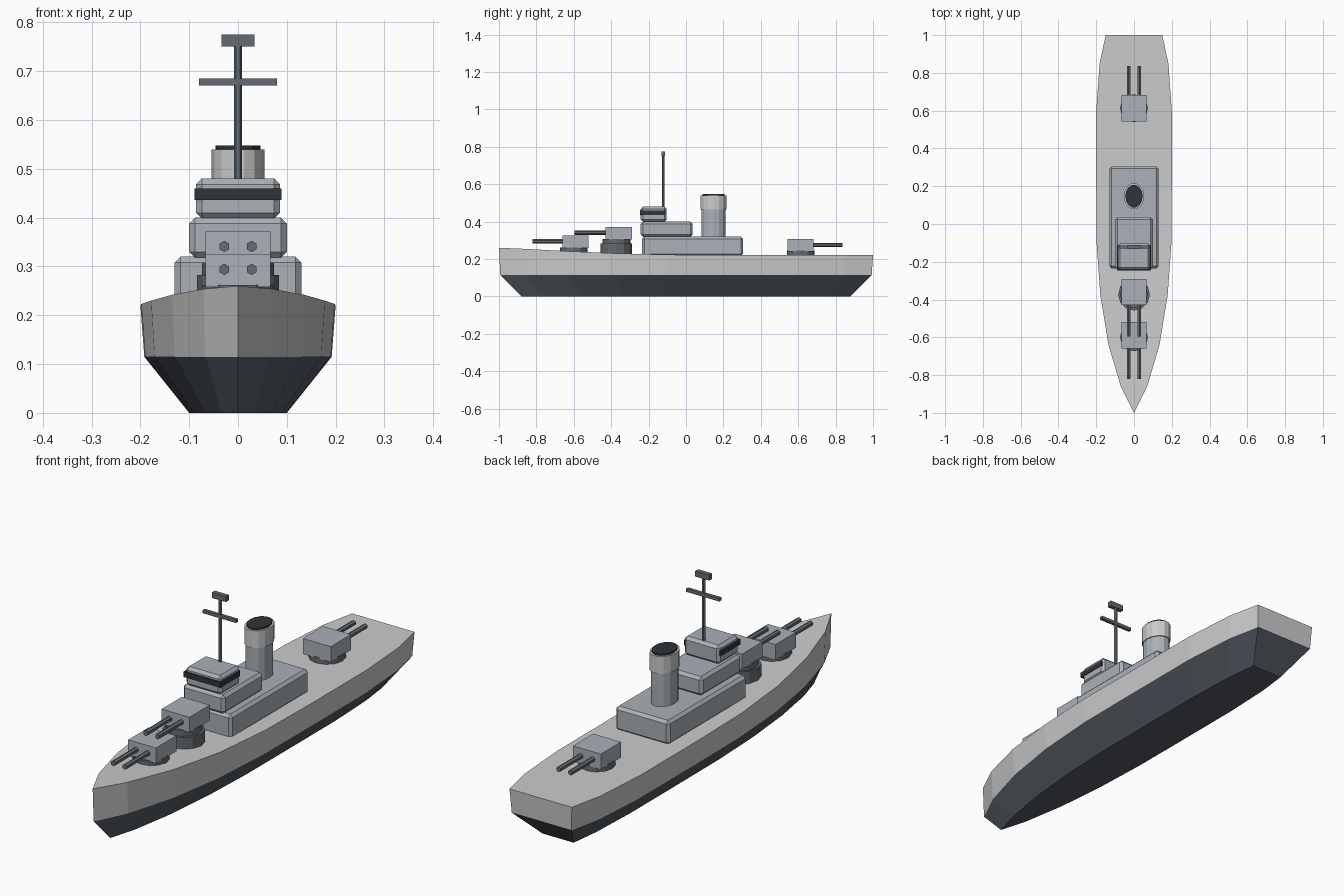
import bpy, bmesh, math
from mathutils import Matrix

if "Cube" in bpy.data.objects:
    bpy.data.objects.remove(bpy.data.objects["Cube"])


def material(name, rgb):
    m = bpy.data.materials.new(name)
    m.diffuse_color = (*rgb, 1)
    m.use_nodes = True
    m.node_tree.nodes["Principled BSDF"].inputs["Base Color"].default_value = m.diffuse_color
    return m


STEEL = material("steel_blue_grey", (0.40, 0.44, 0.48))
DARK = material("dark_grey", (0.13, 0.15, 0.17))
KEEL = material("lower_hull_grey", (0.09, 0.105, 0.125))
BLACK = material("near_black", (0.03, 0.035, 0.04))


def finish(bm, name, mat=None):
    bmesh.ops.recalc_face_normals(bm, faces=bm.faces)
    me = bpy.data.meshes.new(name)
    bm.to_mesh(me)
    bm.free()
    ob = bpy.data.objects.new(name, me)
    bpy.context.collection.objects.link(ob)
    if mat:
        me.materials.append(mat)
    return ob


def box(name, x, y, z, mat, bevel=0):
    """Box from (min, max) pairs, optionally chamfered."""
    bm = bmesh.new()
    size = [b - a for a, b in (x, y, z)]
    mid = [(a + b) / 2 for a, b in (x, y, z)]
    bmesh.ops.create_cube(bm, size=1, matrix=Matrix.Translation(mid) @ Matrix.Diagonal((*size, 1)))
    ob = finish(bm, name, mat)
    if bevel:
        mod = ob.modifiers.new("chamfer", "BEVEL")
        mod.width, mod.segments = bevel, 1
    return ob


def drum(name, y, z, rx, ry, sides, mat):
    """Upright elliptical prism on the centreline."""
    bm = bmesh.new()
    m = Matrix.Translation((0, y, (z[0] + z[1]) / 2)) @ Matrix.Diagonal((rx, ry, z[1] - z[0], 1)) \
        @ Matrix.Rotation(math.pi / 2, 4, "Z")
    bmesh.ops.create_cone(bm, cap_ends=True, segments=sides, radius1=1, radius2=1, depth=1, matrix=m)
    return finish(bm, name, mat)


def barrel(name, x, y0, y1, z, r=0.0115):
    bm = bmesh.new()
    m = Matrix.Translation((x, (y0 + y1) / 2, z)) @ Matrix.Rotation(math.pi / 2, 4, "X")
    bmesh.ops.create_cone(bm, cap_ends=True, segments=6, radius1=r, radius2=r, depth=abs(y1 - y0), matrix=m)
    return finish(bm, name, DARK)


# Hull stations: y, deck half width, deck height
STATIONS = [(-1, 0, 0.26), (-0.86, 0.07, 0.254), (-0.64, 0.135, 0.242), (-0.38, 0.178, 0.23),
            (-0.1, 0.198, 0.223), (0.2, 0.2, 0.22), (0.6, 0.2, 0.22), (0.85, 0.182, 0.22), (1, 0.15, 0.22)]
deck = [(w, y, z) for y, w, z in STATIONS]
chine = [(w * 0.96, y * 0.993, 0.115) for y, w, z in STATIONS]
bottom = [(w * 0.5, y * 0.88, 0) for y, w, z in STATIONS]


def hull_part(name, upper, lower, cap, mat):
    """Sides between two outlines, transom, and strips closing the cap outline."""
    bm = bmesh.new()

    def both(line):
        return [[bm.verts.new((s * x, y, z)) for x, y, z in line] for s in (-1, 1)]

    up, lo = both(upper), both(lower)
    for u, l in zip(up, lo):
        for i in range(len(u) - 1):
            bm.faces.new((u[i], u[i + 1], l[i + 1], l[i]))
    bm.faces.new((up[0][-1], up[1][-1], lo[1][-1], lo[0][-1]))
    c = up if cap == "upper" else lo
    for i in range(len(c[0]) - 1):
        bm.faces.new((c[0][i], c[1][i], c[1][i + 1], c[0][i + 1]))
    bmesh.ops.remove_doubles(bm, verts=bm.verts, dist=1e-5)
    return finish(bm, name, mat)


hull_part("upper_hull", deck, chine, "upper", None)
hull_part("lower_hull", chine, bottom, "lower", KEEL)

# Superstructure tiers
box("deckhouse", (-0.13, 0.13), (-0.235, 0.305), (0.215, 0.32), STEEL, 0.012)
box("upper_deckhouse", (-0.1, 0.1), (-0.242, 0.036), (0.318, 0.4), STEEL, 0.012)
box("bridge", (-0.086, 0.086), (-0.242, -0.104), (0.398, 0.48), STEEL, 0.012)
box("bridge_windows", (-0.089, 0.089), (-0.247, -0.112), (0.436, 0.46), BLACK)

# Funnel
drum("funnel", 0.147, (0.31, 0.47), 0.05, 0.065, 14, STEEL)
drum("funnel_cap", 0.147, (0.465, 0.54), 0.054, 0.07, 14, None)
drum("funnel_opening", 0.147, (0.53, 0.548), 0.046, 0.061, 14, BLACK)

# Mast
drum("mast", -0.122, (0.47, 0.76), 0.008, 0.008, 6, DARK)
box("mast_crosstree", (-0.08, 0.08), (-0.129, -0.115), (0.671, 0.685), DARK)
box("mast_top", (-0.034, 0.034), (-0.132, -0.112), (0.751, 0.775), DARK)


# Gun turrets: ring centre, house y range, house z range, muzzle y, barrel z
def turret(name, ring_y, ring_z, hy, hz, muzzle, bz):
    drum(name + "_ring", ring_y, ring_z, 0.074, 0.074, 12, DARK)
    box(name + "_house", (-0.067, 0.067), hy, hz, STEEL)
    for side, x in (("left", -0.028), ("right", 0.028)):
        barrel(f"{name}_barrel_{side}", x, sum(hy) / 2, muzzle, bz)


turret("fore_turret", -0.6, (0.225, 0.262), (-0.66, -0.52), (0.258, 0.326), -0.82, 0.294)
turret("raised_turret", -0.372, (0.22, 0.308), (-0.43, -0.29), (0.305, 0.372), -0.595, 0.341)
turret("aft_turret", 0.613, (0.21, 0.245), (0.543, 0.682), (0.24, 0.308), 0.837, 0.275)
drum("raised_turret_base", -0.374, (0.215, 0.283), 0.084, 0.084, 12, DARK)
